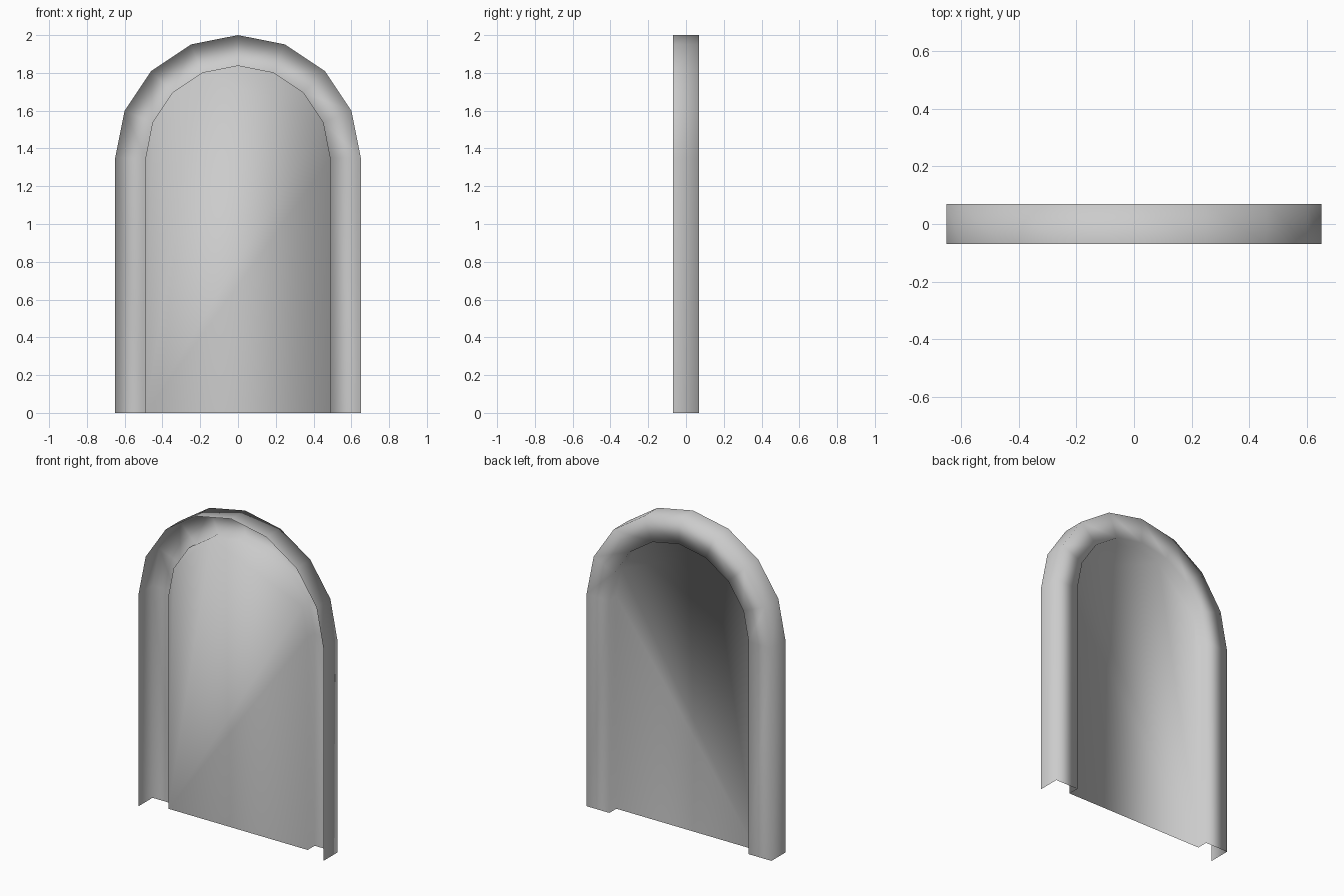
import bpy, bmesh, math

cube = bpy.data.objects.get("Cube")
if cube:
    bpy.data.objects.remove(cube)

SPRING = 1.35      # height where the arch begins
SEGMENTS = 8       # sides of the half circle

grey = bpy.data.materials.new("plain_grey")
grey.use_nodes = True
colour = (0.6, 0.6, 0.6, 1)
grey.diffuse_color = colour
grey.node_tree.nodes["Principled BSDF"].inputs["Base Color"].default_value = colour


def arch_points(radius, y):
    """Doorway outline: right foot, round top, left foot."""
    pts = [(radius, y, 0)]
    for i in range(SEGMENTS + 1):
        a = math.pi * i / SEGMENTS
        pts.append((radius * math.cos(a), y, SPRING + radius * math.sin(a)))
    pts.append((-radius, y, 0))
    return pts


# Section of the shell: outer wall, back rim, step in to the recessed panel
section = [(0.65, -0.07), (0.65, 0.07), (0.49, 0.07), (0.49, 0.0)]

bm = bmesh.new()
loops = [[bm.verts.new(p) for p in arch_points(r, y)] for r, y in section]
for a, b in zip(loops, loops[1:]):
    for i in range(len(a) - 1):
        bm.faces.new((a[i], a[i + 1], b[i + 1], b[i]))

# Flat panel filling the arch
bm.faces.new(loops[-1])
bmesh.ops.recalc_face_normals(bm, faces=bm.faces)
for f in bm.faces:
    f.smooth = True

mesh = bpy.data.meshes.new("arched_panel")
bm.to_mesh(mesh)
bm.free()
mesh.materials.append(grey)
panel = bpy.data.objects.new("arched_panel", mesh)
bpy.context.collection.objects.link(panel)
